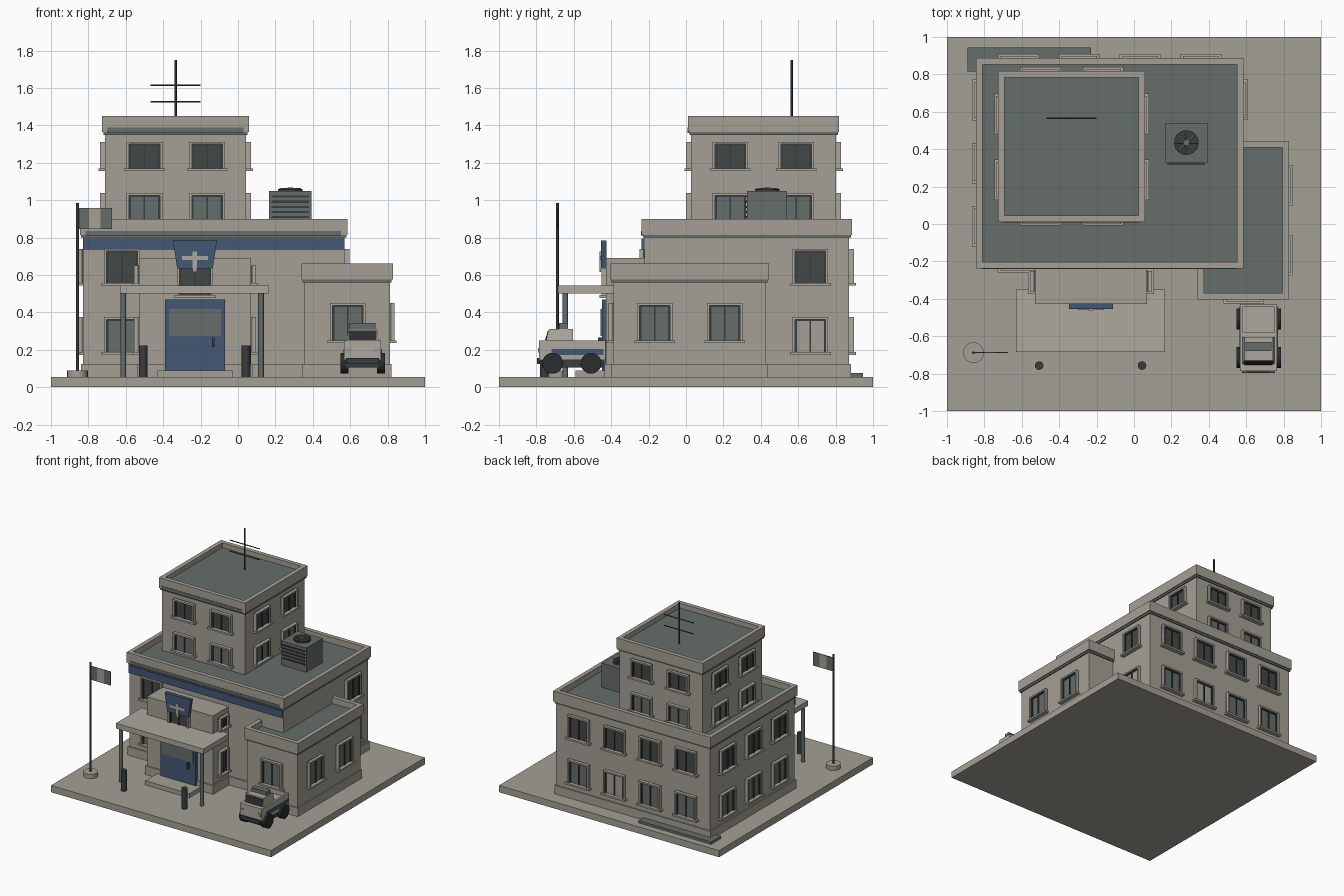
import bpy, bmesh, math
from mathutils import Matrix, Vector

if "Cube" in bpy.data.objects:
    bpy.data.objects.remove(bpy.data.objects["Cube"])

def srgb(r, g, b):
    f = lambda c: c / 12.92 if c <= 0.04045 else ((c + 0.055) / 1.055) ** 2.4
    return (f(r / 255), f(g / 255), f(b / 255), 1)

MATS = {}
for key, label, col in [
        ("wall", "beige wall", (165, 160, 149)), ("slab", "concrete", (163, 160, 149)),
        ("trim", "pale trim", (173, 169, 158)), ("roof", "roof grey", (102, 109, 107)),
        ("blue", "police blue", (68, 88, 116)), ("dark", "dark metal", (56, 61, 61)),
        ("glass", "dark glass", (66, 73, 71)), ("tyre", "tyre black", (42, 44, 45))]:
    m = bpy.data.materials.new(label)
    m.diffuse_color = srgb(*col)
    m.use_nodes = True
    m.node_tree.nodes["Principled BSDF"].inputs["Base Color"].default_value = m.diffuse_color
    MATS[key] = m

def finish(name, bm, keys):
    me = bpy.data.meshes.new(name)
    bm.normal_update()
    bm.to_mesh(me)
    bm.free()
    for k in keys:
        me.materials.append(MATS[k])
    ob = bpy.data.objects.new(name, me)
    bpy.context.collection.objects.link(ob)
    return ob

def boxes(name, parts):
    """One object from several boxes: (x0, x1, y0, y1, z0, z1, material)."""
    bm, keys = bmesh.new(), []
    for x0, x1, y0, y1, z0, z1, k in parts:
        if k not in keys:
            keys.append(k)
        mat = Matrix.Translation(((x0 + x1) / 2, (y0 + y1) / 2, (z0 + z1) / 2)) @ \
            Matrix.Diagonal((abs(x1 - x0), abs(y1 - y0), abs(z1 - z0), 1))
        r = bmesh.ops.create_cube(bm, size=1, matrix=mat)
        for f in {f for v in r["verts"] for f in v.link_faces}:
            f.material_index = keys.index(k)
    return finish(name, bm, keys)

def box(name, x0, x1, y0, y1, z0, z1, k):
    return boxes(name, [(x0, x1, y0, y1, z0, z1, k)])

def rod(name, a, b, r, k, n=16):
    a, b = Vector(a), Vector(b)
    d = b - a
    bm = bmesh.new()
    bmesh.ops.create_cone(bm, cap_ends=True, segments=n, radius1=r, radius2=r, depth=d.length,
                          matrix=Matrix.Translation((a + b) / 2) @ d.to_track_quat('Z', 'Y').to_matrix().to_4x4())
    for f in bm.faces:
        f.smooth = len(f.verts) == 4
    for e in bm.edges:
        e.smooth = all(f.smooth for f in e.link_faces)
    return finish(name, bm, [k])

def prism(name, pts, y0, y1, k):
    """Extrude an x-z outline from y0 to y1."""
    bm = bmesh.new()
    f = bm.faces.new([bm.verts.new((x, y0, z)) for x, z in pts])
    r = bmesh.ops.extrude_face_region(bm, geom=[f])
    bmesh.ops.translate(bm, vec=(0, y1 - y0, 0), verts=[v for v in r["geom"] if isinstance(v, bmesh.types.BMVert)])
    bmesh.ops.recalc_face_normals(bm, faces=bm.faces)
    return finish(name, bm, [k])

def window(name, side, plane, c, z0, z1, w=0.19, glass="glass"):
    """Framed window on wall 'F', 'B', 'L' or 'R' located at plane."""
    s = 1 if side in "BR" else -1
    h, t = w / 2, 0.013
    local = [(-h, h, 0.008, z0, z1, glass),
             (-h, -h + t, 0.026, z0, z1, "trim"), (h - t, h, 0.026, z0, z1, "trim"),
             (-h, h, 0.026, z1 - t, z1, "trim"),
             (-h - 0.014, h + 0.014, 0.036, z0 - 0.012, z0 + 0.002, "trim"),
             (-h + t, -h + t + 0.01, 0.016, z0, z1 - t, "dark"),
             (h - t - 0.01, h - t, 0.016, z0, z1 - t, "dark"),
             (-h + t, h - t, 0.016, z1 - t - 0.008, z1 - t, "dark"),
             (-0.004, 0.004, 0.016, z0, z1 - t, "dark")]
    out = []
    for u0, u1, d, a, b, k in local:
        p = sorted((plane - s * 0.01, plane + s * d))
        out.append((c + u0, c + u1, *p, a, b, k) if side in "FB" else (*p, c + u0, c + u1, a, b, k))
    boxes(name, out)

def block(name, x0, x1, y0, y1, z0, roof_z, par_z0, top, o=0.016, plinth=True):
    """Walls, plinth, flat roof, dark band and parapet ring."""
    box(name + "_walls", x0, x1, y0, y1, z0, roof_z - 0.005, "wall")
    if plinth:
        p = 0.01
        box(name + "_plinth", x0 - p, x1 + p, y0 - p, y1 + p, z0, 0.125, "wall")
    box(name + "_roof", x0 + 0.01, x1 - 0.01, y0 + 0.01, y1 - 0.01, roof_z - 0.02, roof_z, "roof")
    b = 0.009
    box(name + "_cornice_band", x0 - b, x1 + b, y0 - b, y1 + b, par_z0 - 0.016, par_z0 + 0.004, "roof")
    a0, a1, c0, c1, t = x0 - o, x1 + o, y0 - o, y1 + o, 0.035
    boxes(name + "_parapet", [(a0, a1, c0, c0 + t, par_z0, top, "wall"), (a0, a1, c1 - t, c1, par_z0, top, "wall"),
                              (a0, a0 + t, c0 + t, c1 - t, par_z0, top, "wall"),
                              (a1 - t, a1, c0 + t, c1 - t, par_z0, top, "wall")])

# Ground slab and rear paving
box("ground_slab", -1, 1, -1, 1, 0, 0.055, "slab")
box("rear_paving", -0.89, -0.23, 0.815, 0.945, 0.05, 0.075, "roof")

# Building masses
block("main", -0.83, 0.57, -0.222, 0.872, 0.05, 0.85, 0.815, 0.90)
block("tower", -0.711, 0.043, 0.027, 0.803, 0.84, 1.41, 1.365, 1.45, plinth=False)
block("wing", 0.355, 0.812, -0.388, 0.428, 0.05, 0.61, 0.575, 0.66)
box("entrance_block", -0.53, 0.07, -0.427, -0.2, 0.05, 0.692, "wall")
box("entrance_plinth", -0.54, 0.08, -0.437, -0.2, 0.05, 0.125, "wall")
box("blue_fascia", -0.83, 0.57, -0.237, -0.215, 0.735, 0.795, "blue")
box("main_front_band", -0.815, 0.55, -0.241, -0.23, 0.812, 0.836, "roof")
box("tower_front_band", -0.70, 0.03, 0.008, 0.02, 1.36, 1.388, "roof")

# Main block windows: two storeys
for row, (z0, z1) in enumerate([(0.185, 0.375), (0.555, 0.74)]):
    g = ["roof", "glass"][row]
    window(f"main_front_window_{row}", "F", -0.222, -0.62, z0, z1, glass=g)
    for i in range(4):
        pale = row == 0 and i == 2
        window(f"main_back_window_{row}_{i}", "B", 0.872, -0.6175 + 0.325 * i, z0, z1, glass="wall" if pale else g)
    for i in range(3):
        window(f"main_left_window_{row}_{i}", "L", -0.83, -0.013 + 0.338 * i, z0, z1, glass=g)
    window(f"main_right_window_{row}", "R", 0.57, 0.665, z0, z1, glass=["wall", "glass"][row])
    for side, x in (("L", -0.53), ("R", 0.07)):
        window(f"entrance_{side}_window_{row}", side, x, -0.305, z0, z1 - 0.09 * row, w=0.11, glass=g)

# Tower windows
for row, (z0, z1) in enumerate([(0.893, 1.037), (1.168, 1.312)]):
    g = ["roof", "glass"][row]
    for i in range(2):
        cx, cy = -0.50 + 0.335 * i, 0.237 + 0.352 * i
        window(f"tower_front_window_{row}_{i}", "F", 0.027, cx, z0, z1, glass=g)
        window(f"tower_back_window_{row}_{i}", "B", 0.803, cx, z0, z1, glass=g)
        window(f"tower_left_window_{row}_{i}", "L", -0.711, cy, z0, z1, glass=g)
        window(f"tower_right_window_{row}_{i}", "R", 0.043, cy, z0, z1, glass=g)

# Wing windows
for i, c in enumerate((-0.167, 0.207)):
    window(f"wing_right_window_{i}", "R", 0.812, c, 0.248, 0.45, glass="roof")
window("wing_front_window", "F", -0.388, 0.587, 0.248, 0.45, glass="roof")

# Entrance: door, step, canopy, posts, sign
box("door", -0.39, -0.07, -0.45, -0.42, 0.085, 0.47, "blue")
box("door_glass", -0.37, -0.09, -0.456, -0.445, 0.275, 0.418, "roof")
box("door_handle", -0.138, -0.126, -0.47, -0.445, 0.215, 0.265, "dark")
box("entrance_step", -0.43, -0.03, -0.59, -0.42, 0.05, 0.09, "slab")
box("canopy", -0.63, 0.165, -0.685, -0.35, 0.502, 0.545, "trim")
for x in (-0.613, 0.123):
    rod("canopy_post", (x, -0.645, 0.05), (x, -0.645, 0.505), 0.015, "roof")
for x in (-0.507, 0.043):
    rod("bollard", (x, -0.757, 0.05), (x, -0.757, 0.222), 0.023, "dark")
window("entrance_front_window", "F", -0.427, -0.23, 0.49, 0.66)
prism("sign_board", [(-0.348, 0.785), (-0.112, 0.785), (-0.135, 0.635), (-0.325, 0.635)], -0.455, -0.425, "blue")
boxes("sign_ornament", [(-0.30, -0.16, -0.461, -0.454, 0.68, 0.702, "trim"),
                        (-0.242, -0.218, -0.462, -0.454, 0.615, 0.725, "trim")])

# Roof air conditioner
box("cooler_body", 0.165, 0.392, 0.327, 0.54, 0.85, 1.048, "roof")
for i in range(5):
    z = 0.905 + i * 0.027
    box("cooler_louvre", 0.178, 0.38, 0.319, 0.33, z, z + 0.011, "dark")
rod("fan_ring", (0.28, 0.435, 1.04), (0.28, 0.435, 1.06), 0.066, "dark", 24)
for i in range(4):
    a = math.pi * i / 4
    dx, dy = 0.058 * math.cos(a), 0.058 * math.sin(a)
    rod("fan_blade", (0.28 - dx, 0.435 - dy, 1.061), (0.28 + dx, 0.435 + dy, 1.061), 0.005, "roof", 6)
rod("fan_hub", (0.28, 0.435, 1.05), (0.28, 0.435, 1.068), 0.015, "roof", 12)

# Antenna
rod("antenna_mast", (-0.333, 0.565, 1.40), (-0.333, 0.565, 1.75), 0.006, "dark", 8)
for z in (1.525, 1.615):
    rod("antenna_bar", (-0.468, 0.565, z), (-0.2, 0.565, z), 0.004, "dark", 8)

# Flagpole
rod("flagpole_base", (-0.858, -0.688, 0.05), (-0.858, -0.688, 0.09), 0.055, "slab", 24)
rod("flagpole", (-0.858, -0.688, 0.08), (-0.858, -0.688, 0.985), 0.008, "dark", 10)
boxes("flag", [(-0.858 + 0.061 * i, -0.797 + 0.061 * i, -0.691, -0.685, 0.845, 0.957, k)
               for i, k in enumerate(("roof", "wall", "roof"))])

# Pickup truck
L, R = 0.568, 0.765
box("truck_chassis", L + 0.01, R - 0.01, -0.77, -0.44, 0.105, 0.16, "dark")
boxes("truck_body", [(L, R, -0.785, -0.58, 0.145, 0.25, "trim"), (L, R, -0.58, -0.43, 0.145, 0.215, "trim"),
                     (L, L + 0.015, -0.58, -0.43, 0.21, 0.25, "trim"), (R - 0.015, R, -0.58, -0.43, 0.21, 0.25, "trim"),
                     (L, R, -0.445, -0.43, 0.21, 0.25, "trim")])
cab = box("truck_cabin", L + 0.012, R - 0.012, -0.75, -0.605, 0.245, 0.312, "trim")
for v in cab.data.vertices:
    if v.co.z > 0.3:
        v.co.x += 0.01 if v.co.x < 0.66 else -0.01
        v.co.y += 0.02 if v.co.y < -0.7 else 0
shield = box("truck_windshield", L + 0.024, R - 0.024, -0.754, -0.74, 0.252, 0.304, "tyre")
for v in shield.data.vertices:
    v.co.y += 0.016 if v.co.z > 0.28 else 0
box("truck_light_bar", 0.597, 0.735, -0.678, -0.63, 0.305, 0.342, "roof")
boxes("truck_side_stripe", [(L - 0.004, L, -0.72, -0.44, 0.172, 0.203, "blue"), (R, R + 0.004, -0.72, -0.44, 0.172, 0.203, "blue")])
box("truck_front_bumper", L + 0.01, R - 0.01, -0.797, -0.78, 0.125, 0.155, "dark")
for x in (0.592, 0.741):
    box("truck_headlight", x - 0.014, x + 0.014, -0.79, -0.784, 0.185, 0.21, "slab")
for y in (-0.713, -0.508):
    for x0, x1 in ((0.548, 0.59), (0.743, 0.785)):
        rod("truck_wheel", (x0, y, 0.128), (x1, y, 0.128), 0.056, "tyre", 20)
